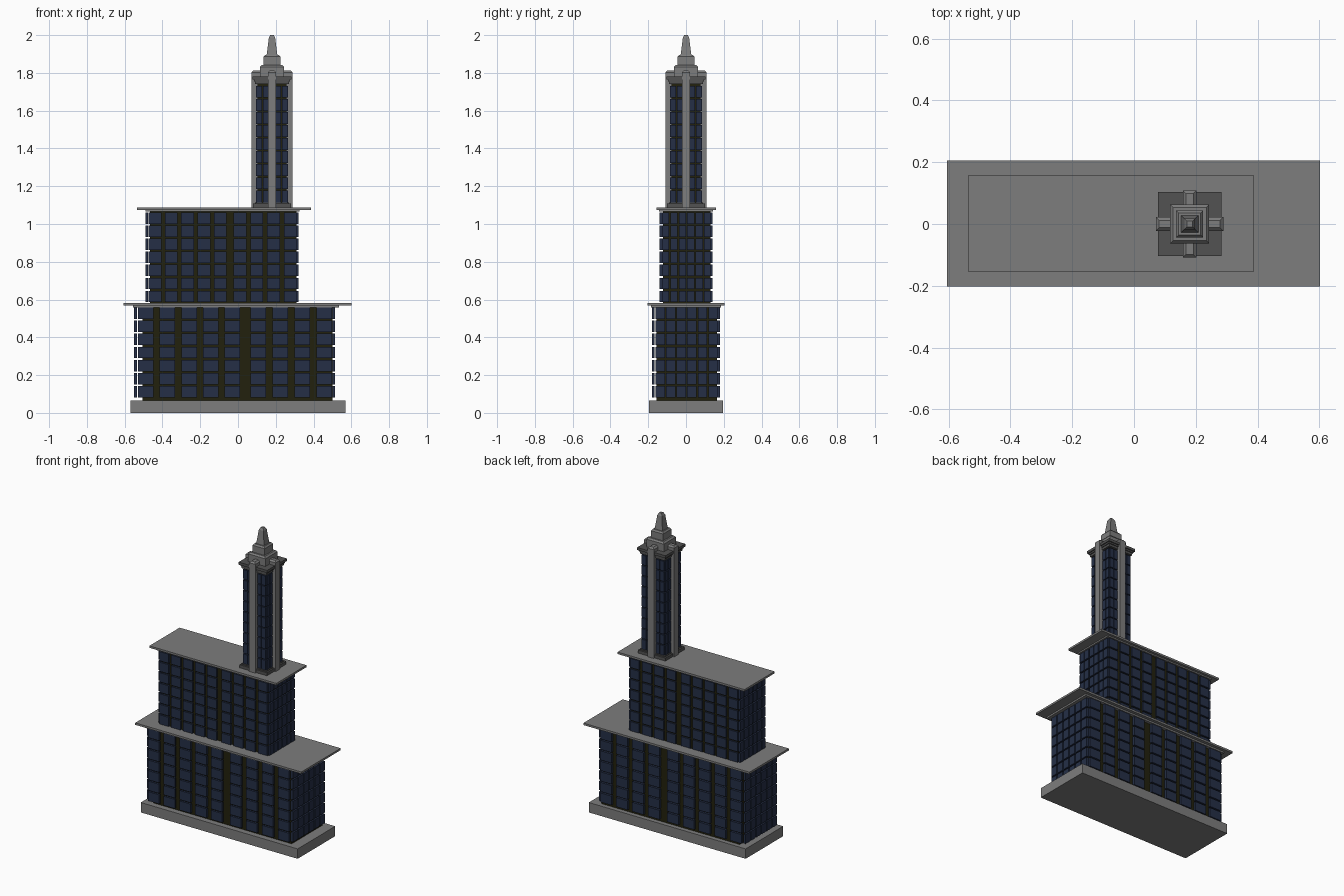
import bpy, bmesh, math
from mathutils import Matrix, Vector

if "Cube" in bpy.data.objects:
    bpy.data.objects.remove(bpy.data.objects["Cube"])


def mat(name, rgb):
    m = bpy.data.materials.new(name)
    m.diffuse_color = (*rgb, 1)
    m.use_nodes = True
    m.node_tree.nodes["Principled BSDF"].inputs["Base Color"].default_value = m.diffuse_color
    return m


STONE = mat("grey stone", (0.205, 0.205, 0.205))
DARK = mat("dark grey stone", (0.085, 0.085, 0.085))
GLASS = mat("navy glass", (0.018, 0.028, 0.062))
FRAME = mat("dark olive wall", (0.016, 0.015, 0.004))


def finish(name, bm, material):
    bmesh.ops.recalc_face_normals(bm, faces=bm.faces)
    me = bpy.data.meshes.new(name)
    bm.to_mesh(me)
    bm.free()
    me.materials.append(material)
    ob = bpy.data.objects.new(name, me)
    bpy.context.collection.objects.link(ob)
    return ob


def add_box(bm, lo, hi):
    lo, hi = Vector(lo), Vector(hi)
    m = Matrix.Translation((lo + hi) / 2) @ Matrix.Diagonal((*(hi - lo), 1))
    bmesh.ops.create_cube(bm, size=1, matrix=m)


def box(name, x, y, z, material):
    bm = bmesh.new()
    add_box(bm, (x[0], y[0], z[0]), (x[1], y[1], z[1]))
    return finish(name, bm, material)


def windows(name, axis, span, cols, width, z0, pitch, rows, gap=0.009):
    """Grid of panes; axis 'x' lays columns along x, 'y' along y. span = depth range."""
    bm = bmesh.new()
    for c in cols:
        for r in range(rows):
            za = z0 + r * pitch
            zb = za + pitch - gap
            a, b = c - width / 2, c + width / 2
            if axis == 'x':
                add_box(bm, (a, span[0], za), (b, span[1], zb))
            else:
                add_box(bm, (span[0], a, za), (span[1], b, zb))
    return finish(name, bm, GLASS)


def square_stack(name, cx, profile, material):
    """Square rings (z, half width) joined into one solid."""
    bm = bmesh.new()
    rings = [[bm.verts.new((cx + sx * r, sy * r, z))
              for sx, sy in ((-1, -1), (1, -1), (1, 1), (-1, 1))] for z, r in profile]
    for a, b in zip(rings, rings[1:]):
        for i in range(4):
            j = (i + 1) % 4
            bm.faces.new((a[i], a[j], b[j], b[i]))
    bm.faces.new(rings[0][::-1])
    bm.faces.new(rings[-1])
    return finish(name, bm, material)


# Plinth
box("plinth", (-0.57, 0.57), (-0.195, 0.195), (0, 0.065), STONE)

# Lower tier: wall, roof slab with lip, panes on four sides
box("lower_wall", (-0.505, 0.5), (-0.157, 0.165), (0.06, 0.57), FRAME)
box("lower_roof_lip", (-0.555, 0.535), (-0.185, 0.185), (0.558, 0.57), STONE)
box("lower_roof", (-0.605, 0.602), (-0.203, 0.205), (0.569, 0.582), STONE)
low_cols = [-0.488 + 0.1145 * i for i in range(5)] + [0.108 + 0.116 * i for i in range(4)]
low_side = [0.003 + 0.056 * (i - 2.5) for i in range(6)]
for side, span in (("front", (-0.18, -0.166)), ("back", (0.165, 0.18))):
    windows("lower_windows_" + side, 'x', span, low_cols, 0.082, 0.082, 0.0692, 7)
for side, span in (("left", (-0.55, -0.536)), ("right", (0.5, 0.514))):
    windows("lower_windows_" + side, 'y', span, low_side, 0.049, 0.082, 0.0692, 7)

# Upper tier
box("upper_wall", (-0.465, 0.31), (-0.123, 0.13), (0.58, 1.075), FRAME)
box("upper_roof_lip", (-0.49, 0.325), (-0.142, 0.142), (1.066, 1.076), STONE)
box("upper_roof", (-0.535, 0.387), (-0.155, 0.158), (1.075, 1.088), STONE)
up_cols = [-0.44 + 0.0865 * i for i in range(5)] + [0.011 + 0.0885 * i for i in range(4)]
up_side = [0.003 + 0.0445 * (i - 2.5) for i in range(6)]
for side, span in (("front", (-0.14, -0.128)), ("back", (0.13, 0.14))):
    windows("upper_windows_" + side, 'x', span, up_cols, 0.068, 0.586, 0.0692, 7)
for side, span in (("left", (-0.489, -0.476)), ("right", (0.31, 0.32))):
    windows("upper_windows_" + side, 'y', span, up_side, 0.038, 0.586, 0.0692, 7)

# Tower: shaft, footing, cornice, panes
TX = 0.18
box("tower_wall", (TX - 0.076, TX + 0.076), (-0.076, 0.076), (1.08, 1.76), FRAME)
square_stack("tower_footing", TX, [(1.085, 0.1), (1.108, 0.1), (1.108, 0.09), (1.114, 0.09)], DARK)
square_stack("tower_cornice", TX, [(1.74, 0.09), (1.755, 0.09), (1.755, 0.096),
                                   (1.765, 0.096), (1.765, 0.103), (1.782, 0.103)], DARK)
t_cols = (-0.066, -0.034, 0.034, 0.066)
for side, s in (("front", -1), ("back", 1)):
    windows("tower_windows_" + side, 'x', sorted((s * 0.074, s * 0.086)),
            [TX + c for c in t_cols], 0.028, 1.115, 0.0692, 9, 0.006)
for side, s in (("left", -1), ("right", 1)):
    windows("tower_windows_" + side, 'y', sorted((TX + s * 0.074, TX + s * 0.086)),
            t_cols, 0.028, 1.115, 0.0692, 9, 0.006)

# Four pilasters with chamfered tops
for k, side in enumerate(("right", "back", "left", "front")):
    bm = bmesh.new()
    add_box(bm, (0.03, -0.022, 1.085), (0.109, 0.022, 1.812))
    top = [e for e in bm.edges if all(v.co.z > 1.8 for v in e.verts)
           and max(v.co.x for v in e.verts) > 0.1]
    bmesh.ops.bevel(bm, geom=top, offset=0.01, segments=1, affect='EDGES')
    bm.transform(Matrix.Translation((TX, 0, 0)) @ Matrix.Rotation(k * math.pi / 2, 4, 'Z'))
    finish("pilaster_" + side, bm, STONE)

# Stepped crown and spire
square_stack("crown", TX, [(1.78, 0.063), (1.832, 0.063), (1.842, 0.054), (1.842, 0.044),
                           (1.886, 0.044), (1.896, 0.036)], STONE)
square_stack("spire", TX, [(1.89, 0.029), (1.935, 0.023), (1.985, 0.017), (2.0, 0.009)], STONE)
